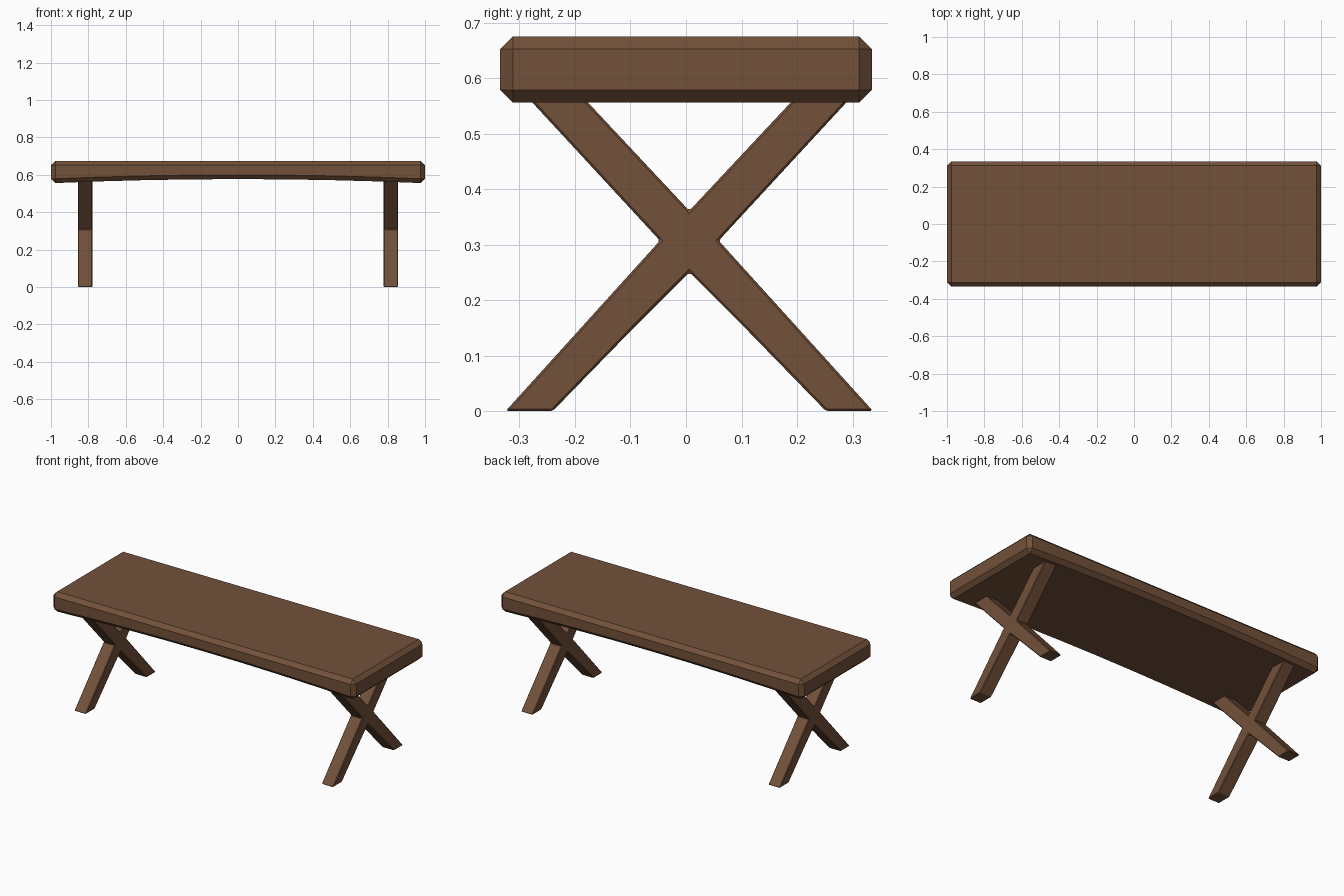
import bpy, bmesh
from mathutils import Vector

if "Cube" in bpy.data.objects:
    bpy.data.objects.remove(bpy.data.objects["Cube"])

wood = bpy.data.materials.new("brown_wood")
wood.diffuse_color = (0.17, 0.082, 0.042, 1)
wood.use_nodes = True
wood.node_tree.nodes["Principled BSDF"].inputs["Base Color"].default_value = wood.diffuse_color


def extrude_profile(name, points, direction, bevel):
    """Extrude a closed 3D outline and chamfer its sharp edges."""
    bm = bmesh.new()
    face = bm.faces.new([bm.verts.new(p) for p in points])
    ext = bmesh.ops.extrude_face_region(bm, geom=[face])
    verts = [g for g in ext["geom"] if isinstance(g, bmesh.types.BMVert)]
    bmesh.ops.translate(bm, verts=verts, vec=Vector(direction))
    bmesh.ops.recalc_face_normals(bm, faces=bm.faces)
    mesh = bpy.data.meshes.new(name)
    bm.to_mesh(mesh)
    bm.free()
    mesh.materials.append(wood)
    obj = bpy.data.objects.new(name, mesh)
    bpy.context.collection.objects.link(obj)
    mod = obj.modifiers.new("chamfer", "BEVEL")
    mod.width = bevel
    mod.segments = 1
    mod.limit_method = 'ANGLE'
    mod.angle_limit = 0.5
    return obj


# seat: thick plank with a gently arched underside
W, D, TOP, BOTTOM, ARCH = 1.0, 0.335, 0.675, 0.555, 0.022
outline = [(W, -D, TOP), (-W, -D, TOP)]
for i in range(9):
    x = -W + i * W / 4
    outline.append((x, -D, BOTTOM + ARCH * (1 - x * x)))
extrude_profile("seat", outline, (0, 2 * D, 0), 0.0325)
bpy.data.objects["seat"].modifiers["chamfer"].offset_type = 'OFFSET'
bpy.data.objects["seat"].modifiers["chamfer"].width = 0.023

# crossed legs: half outline (y, z) mirrored about the crossing
half = [(0, 0.25), (0.105, 0.145), (0.246, 0), (0.331, 0),
        (0.053, 0.307), (0.307, 0.582), (0.207, 0.582), (0, 0.361)]
cross = half + [(-y, z) for y, z in reversed(half[1:-1])]
CENTRE_Y, LEG_X, LEG_T = 0.006, 0.817, 0.077
for side, sx in (("left", -1), ("right", 1)):
    x0 = sx * LEG_X - LEG_T / 2
    extrude_profile(side + "_cross_leg",
                    [(x0, CENTRE_Y + y, z) for y, z in cross],
                    (LEG_T, 0, 0), 0.004)
